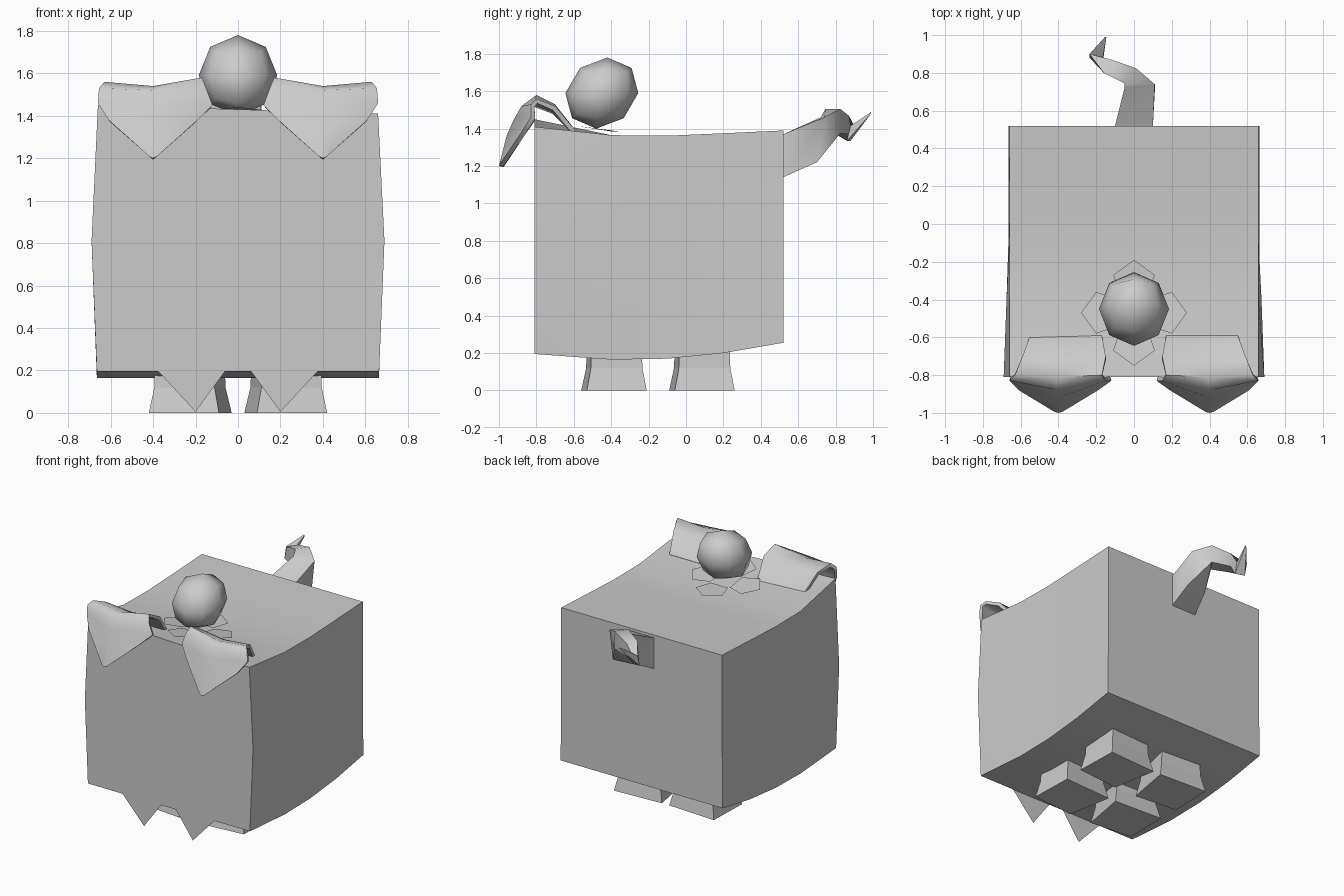
import bpy, bmesh
from math import radians
from mathutils import Vector

if "Cube" in bpy.data.objects:
    bpy.data.objects.remove(bpy.data.objects["Cube"], do_unlink=True)

# One plain grey for everything
grey = bpy.data.materials.new("plain_grey")
grey.use_nodes = True
colour = (0.6, 0.6, 0.6, 1)
grey.diffuse_color = colour
grey.node_tree.nodes["Principled BSDF"].inputs["Base Color"].default_value = colour


def finish(name, bm, angle=None, thickness=0, mirror=False):
    """Turn a bmesh into an object with its modifiers and shading."""
    mesh = bpy.data.meshes.new(name)
    bm.to_mesh(mesh)
    bm.free()
    mesh.materials.append(grey)
    obj = bpy.data.objects.new(name, mesh)
    bpy.context.collection.objects.link(obj)
    bpy.ops.object.select_all(action="DESELECT")
    obj.select_set(True)
    bpy.context.view_layer.objects.active = obj
    if thickness:
        mod = obj.modifiers.new("thickness", "SOLIDIFY")
        mod.thickness = thickness
        mod.offset = -1
        bpy.ops.object.modifier_apply(modifier=mod.name)
    if angle:
        bpy.ops.object.shade_smooth_by_angle(angle=radians(angle))
    if mirror:
        obj.modifiers.new("mirror", "MIRROR")
    return obj


def loft(rows, closed=True):
    """Bridge rows of points; closed rows become a capped solid."""
    bm = bmesh.new()
    grid = [[bm.verts.new(p) for p in row] for row in rows]
    n = len(rows[0])
    for a, b in zip(grid, grid[1:]):
        for i in range(n if closed else n - 1):
            j = (i + 1) % n
            bm.faces.new((a[i], b[i], b[j], a[j]))
    if closed:
        bm.faces.new(grid[0])
        bm.faces.new(grid[-1])
        bmesh.ops.recalc_face_normals(bm, faces=bm.faces[:])
    return bm


def flat(points):
    bm = bmesh.new()
    bm.faces.new([bm.verts.new(p) for p in points])
    return bm


# Body: boxy block, sagging top, curved belly, sides bulging toward the front
stations = [(-0.81, 0.195, 1.43, 0.03), (-0.4, 0.165, 1.365, 0.015),
            (-0.1, 0.17, 1.362, 0), (0.2, 0.2, 1.375, 0), (0.52, 0.255, 1.39, 0)]
rows = []
for y, low, top, bulge in stations:
    lean = 0.02 if y < -0.8 else 0
    rows.append([(-0.665, y, low), (0.665, y, low), (0.66 + bulge, y, 0.81),
                 (0.66, y, top - lean), (-0.66, y, top + lean),
                 (-0.66 - bulge, y, 0.81)])
finish("body", loft(rows), angle=30)

# Legs: tapered blocks, wider at the foot
for name, shift in (("front_legs", 0), ("back_legs", 0.47)):
    foot = [(0.09, -0.56), (0.42, -0.53), (0.41, -0.21), (0.03, -0.23)]
    centre = Vector((0.235, -0.375))
    rows = []
    for z, size in ((0, 1), (0.12, 0.86), (0.23, 0.84)):
        ring = [centre + (Vector(p) - centre) * size for p in foot]
        rows.append([(p.x, p.y + shift, z) for p in ring])
    finish(name, loft(rows), mirror=True)

# Flat bow-shaped front paws hanging below the front face
half = [(0.12, 0.45), (0.3, 0.5), (0.36, 0.36), (0.335, 0.25),
        (0.405, 0.215), (0.37, 0.19), (0.2, 0.005)]
outline = [(0, 0.345)] + [(-x, z) for x, z in half] + [(0, 0.28)] + half[::-1]
finish("front_paws", flat([(x, -0.815, z) for x, z in outline]))

# Head: rounded low-poly ball, slightly fuller at the lower front
bm = bmesh.new()
bmesh.ops.create_cube(bm, size=2)
bmesh.ops.subdivide_edges(bm, edges=bm.edges[:], cuts=1, use_grid_fill=True)
for v in bm.verts:
    d = v.co.normalized()
    v.co = (d.x * 0.185, -0.45 + d.y * 0.195 + d.z * 0.03, 1.59 + d.z * 0.19)
finish("head", bm, angle=60)

# Collar: four flat petals lying on the back beneath the head
for name, dx, dy in (("front", 0, -1), ("back", 0, 1), ("left", 1, 0), ("right", -1, 0)):
    points = []
    for along, side in ((0.08, -0.07), (0.2, -0.11), (0.28, 0), (0.2, 0.11), (0.08, 0.07)):
        x = dx * along - dy * side
        y = -0.47 + dy * along + dx * side
        points.append((x, y, 1.385 + max(0, -0.4 - y) * 0.16))
    finish(name + "_collar_petal", flat(points[::-1]))

# Ears: sheets rising from the back, folding over the front and ending in a tip
ear_rows = [
    [(0.17, -0.59, 1.39), (0.36, -0.59, 1.39), (0.55, -0.59, 1.39)],
    [(0.15, -0.70, 1.53), (0.38, -0.70, 1.50), (0.59, -0.70, 1.52)],
    [(0.17, -0.80, 1.58), (0.40, -0.81, 1.54), (0.63, -0.80, 1.56)],
    [(0.15, -0.83, 1.53), (0.40, -0.88, 1.52), (0.655, -0.83, 1.53)],
    [(0.12, -0.83, 1.45), (0.40, -0.92, 1.45), (0.66, -0.83, 1.46)],
    [(0.19, -0.88, 1.38), (0.40, -0.96, 1.36), (0.61, -0.88, 1.38)],
    [(0.38, -0.995, 1.21), (0.40, -1.0, 1.20), (0.42, -0.995, 1.21)],
]
finish("ears", loft(ear_rows, closed=False), angle=60, thickness=0.025, mirror=True)

# Tail: square tube that rises, twists aside and curls to a point
tail = [((0, 0.52, 1.255), (0.1, 0, 0), (0, 0, 0.115)),
        ((0.03, 0.71, 1.34), (0.08, 0.01, 0), (0, 0.02, 0.12)),
        ((-0.02, 0.785, 1.44), (0.03, 0.04, 0), (0, 0, 0.065)),
        ((-0.14, 0.835, 1.42), (0.02, 0.035, 0), (0, 0, 0.05)),
        ((-0.2, 0.88, 1.375), (0.035, -0.01, 0), (0, 0.01, 0.04)),
        ((-0.15, 0.99, 1.485), (0.004, 0, 0), (0, 0, 0.004))]
rows = []
for c, u, v in tail:
    c, u, v = Vector(c), Vector(u), Vector(v)
    rows.append([c - u - v, c + u - v, c + u + v, c - u + v])
finish("tail", loft(rows), angle=50)
